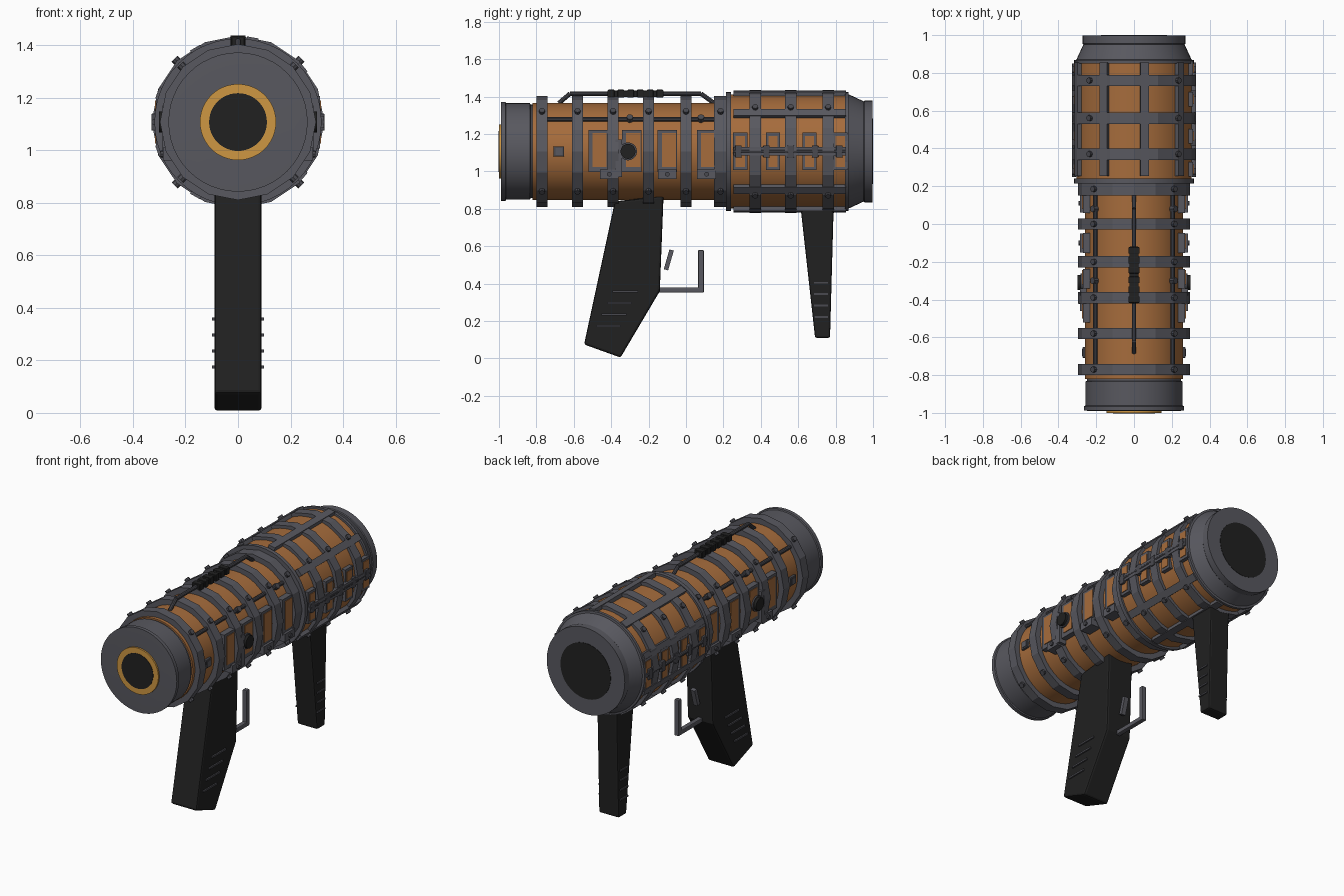
import bpy, bmesh, math
from mathutils import Vector, Matrix

if "Cube" in bpy.data.objects:
    bpy.data.objects.remove(bpy.data.objects["Cube"])

CZ = 1.107  # height of the tube axis


def mat(name, r, g, b):
    m = bpy.data.materials.new(name)
    m.diffuse_color = (r, g, b, 1)
    m.use_nodes = True
    m.node_tree.nodes["Principled BSDF"].inputs["Base Color"].default_value = m.diffuse_color
    return m


ORANGE = mat("copper_orange", 0.38, 0.15, 0.045)
GOLD = mat("gold", 0.62, 0.31, 0.055)
GREY = mat("steel_grey", 0.098, 0.098, 0.115)
DARK = mat("dark_steel", 0.068, 0.068, 0.08)
BLACK = mat("black", 0.015, 0.015, 0.015)


def finish(name, bm, m, smooth=False, bevel=0):
    bmesh.ops.recalc_face_normals(bm, faces=bm.faces)
    me = bpy.data.meshes.new(name)
    bm.to_mesh(me)
    bm.free()
    ob = bpy.data.objects.new(name, me)
    bpy.context.collection.objects.link(ob)
    me.materials.append(m)
    if bevel:
        mod = ob.modifiers.new("bevel", "BEVEL")
        mod.width, mod.segments = bevel, 2
    if smooth:
        bpy.ops.object.select_all(action="DESELECT")
        ob.select_set(True)
        bpy.context.view_layer.objects.active = ob
        bpy.ops.object.shade_smooth_by_angle(angle=math.radians(30))
    return ob


def lathe(name, profile, m, sides=48, smooth=True):
    """Revolve (y, radius) points about the tube axis and cap the ends."""
    bm = bmesh.new()
    rings = []
    for y, r in profile:
        rings.append([bm.verts.new((r * math.sin(2 * math.pi * i / sides), y,
                                    CZ + r * math.cos(2 * math.pi * i / sides)))
                      for i in range(sides)])
    for a, b in zip(rings, rings[1:]):
        for i in range(sides):
            j = (i + 1) % sides
            bm.faces.new((a[i], a[j], b[j], b[i]))
    bm.faces.new(rings[0])
    bm.faces.new(rings[-1])
    return finish(name, bm, m, smooth)


def add_box(bm, c, size, rot=None):
    mtx = Matrix.Translation(c) @ (rot or Matrix()) @ Matrix.Diagonal((*size, 1))
    bmesh.ops.create_cube(bm, size=1, matrix=mtx)


def add_rod(bm, a, b, r, sides=10):
    a, b = Vector(a), Vector(b)
    q = (b - a).to_track_quat("Z", "Y").to_matrix().to_4x4()
    bmesh.ops.create_cone(bm, cap_ends=True, segments=sides, radius1=r, radius2=r,
                          depth=(b - a).length,
                          matrix=Matrix.Translation((a + b) / 2) @ q)


def boxes(name, items, m, mirror=False, bevel=0):
    bm = bmesh.new()
    for c, s in items:
        add_box(bm, c, s)
        if mirror:
            add_box(bm, (-c[0], c[1], c[2]), s)
    return finish(name, bm, m, bevel=bevel)


def rods(name, items, m, mirror=False, sides=10):
    bm = bmesh.new()
    for a, b, r in items:
        add_rod(bm, a, b, r, sides)
        if mirror:
            add_rod(bm, (-a[0], a[1], a[2]), (-b[0], b[1], b[2]), r, sides)
    return finish(name, bm, m, smooth=True)


def polar(deg, r, y):
    """Point around the tube; 0 degrees is the top, 90 the +x side."""
    t = math.radians(deg)
    return (r * math.sin(t), y, CZ + r * math.cos(t))


def extrude_x(name, pts, half, m, bevel):
    bm = bmesh.new()
    f = bm.faces.new([bm.verts.new((-half, y, z)) for y, z in pts])
    ext = bmesh.ops.extrude_face_region(bm, geom=[f])
    bmesh.ops.translate(bm, vec=(2 * half, 0, 0),
                        verts=[v for v in ext["geom"] if isinstance(v, bmesh.types.BMVert)])
    return finish(name, bm, m, bevel=bevel)


# Main tubes and end caps
lathe("front_tube", [(-0.82, 0.26), (0.24, 0.26)], ORANGE)
lathe("rear_tube", [(0.22, 0.305), (0.87, 0.305)], ORANGE)
lathe("muzzle_cap", [(-0.99, 0.215), (-0.988, 0.265), (-0.965, 0.265), (-0.962, 0.258),
                     (-0.835, 0.258), (-0.83, 0.25), (-0.80, 0.25)], GREY)
lathe("muzzle_ring", [(-0.98, 0.11), (-1.0, 0.11), (-1.0, 0.145), (-0.98, 0.145)], GOLD)
lathe("muzzle_bore", [(-1.002, 0.11), (-0.985, 0.11)], BLACK)
lathe("rear_cap", [(0.85, 0.318), (0.868, 0.318), (0.87, 0.305), (0.95, 0.268),
                   (0.955, 0.272), (0.998, 0.272)], GREY)
lathe("rear_bore", [(0.99, 0.175), (1.0, 0.175)], BLACK)
lathe("tube_collar", [(0.215, 0.30), (0.215, 0.318), (0.24, 0.318), (0.24, 0.30)], GREY)

# Faceted bands
front_bands = [(-0.77, 0.06), (-0.58, 0.06), (-0.39, 0.06), (-0.2, 0.06), (0.0, 0.06), (0.185, 0.07)]
rear_bands = [(0.37, 0.06), (0.56, 0.06), (0.76, 0.06)]
for i, (y, w) in enumerate(front_bands):
    lathe(f"front_band_{i}", [(y - w / 2, 0.297), (y + w / 2, 0.297)], GREY, 16, False)
for i, (y, w) in enumerate(rear_bands):
    lathe(f"rear_band_{i}", [(y - w / 2, 0.329), (y + w / 2, 0.329)], GREY, 16, False)

# Bolts on the bands
bolts = []
for bands, r in ((front_bands, 0.297), (rear_bands, 0.327)):
    for y, w in bands:
        for a in (45, 135, 225, 315):
            bolts.append((polar(a, r - 0.02, y), polar(a, r + 0.014, y), 0.016))
rods("band_bolts", bolts, DARK, sides=8)

# Lengthwise strips around the rear tube
bm = bmesh.new()
for k in range(9):
    a = 10 + 40 * k
    add_box(bm, polar(a, 0.314, 0.555), (0.045, 0.6, 0.026),
            Matrix.Rotation(math.radians(a), 4, "Y"))
finish("rear_strips", bm, GREY)

# Thin pipes along the front tube, with clamps
rods("front_pipes", [(polar(a, 0.268, -0.75), polar(a, 0.268, 0.2), 0.012) for a in (50, 310)], DARK)
rods("pipe_clamps", [(polar(a, 0.25, y), polar(a, 0.288, y), 0.018)
                     for a in (50, 310) for y in (-0.3, 0.08)], DARK, sides=8)

# Side panels: frame with orange inlay
frames, inlays, tabs, tab_bolts = [], [], [], []
for y in (-0.47, -0.29, -0.10, 0.11):
    frames.append(((0.245, y, 1.11), (0.05, 0.105, 0.225)))
    inlays.append(((0.2695, y + 0.008, 1.115), (0.009, 0.075, 0.18)))
for y in (-0.41, -0.1, 0.11):
    tabs.append(((0.25, y, 0.985), (0.07, 0.1, 0.05)))
    tab_bolts.append(((0.27, y, 0.985), (0.295, y, 0.985), 0.013))
tabs.append(((0.262, -0.36, 1.07), (0.05, 0.035, 0.2)))
for y in (0.29, 0.465, 0.66, 0.825):
    frames.append(((0.29, y, 1.107), (0.045, 0.075, 0.2)))
    inlays.append(((0.3125, y, 1.107), (0.008, 0.05, 0.165)))
boxes("panel_frames", frames, GREY, True)
boxes("panel_inlays", inlays, ORANGE, True)
boxes("panel_tabs", tabs, GREY, True)
rods("tab_bolts", tab_bolts, DARK, True, 8)

# Hinge line on both sides of the rear tube
rods("hinge_pins", [((0.318, 0.25, CZ), (0.318, 0.85, CZ), 0.012)], DARK, True)
boxes("hinge_blocks", [((0.312, y, CZ), (0.035, 0.035, 0.065))
                       for y in (0.28, 0.43, 0.56, 0.69, 0.82)], DARK, True, 0.004)

# Side knob and square button
rods("side_knob", [((0.24, -0.31, CZ), (0.3, -0.31, CZ), 0.04)], BLACK, True, 20)
rods("knob_collar", [((0.24, -0.31, CZ), (0.283, -0.31, CZ), 0.048)], DARK, True, 20)
boxes("side_button", [((0.255, -0.68, CZ), (0.035, 0.058, 0.055))], DARK, True, 0.005)
boxes("button_face", [((0.273, -0.68, CZ), (0.006, 0.038, 0.036))], GREY, True)

# Carry handle on top
hp = [(0, -0.68, 1.365), (0, -0.62, 1.416), (0, 0.08, 1.416), (0, 0.15, 1.365)]
rods("carry_rail", [(a, b, 0.012) for a, b in zip(hp, hp[1:])], DARK)
boxes("carry_grip", [((0, -0.27, 1.415), (0.048, 0.3, 0.034))]
      + [((0, -0.4 + 0.052 * i, 1.416), (0.058, 0.034, 0.042)) for i in range(6)], BLACK, bevel=0.003)

# Main grip and rear leg, each with side ridges
extrude_x("main_grip", [(-0.38, 0.84), (-0.12, 0.87), (-0.14, 0.36), (-0.35, 0.005), (-0.545, 0.075)],
          0.09, BLACK, 0.012)
extrude_x("rear_leg", [(0.61, 0.83), (0.79, 0.83), (0.77, 0.11), (0.69, 0.11)], 0.07, BLACK, 0.01)
boxes("grip_ridges", [((0.09, -0.325 - 0.03 * i, 0.357 - 0.061 * i), (0.018, 0.135, 0.011))
                      for i in range(4)], DARK, True)
boxes("leg_ridges", [((0.07, 0.722, 0.405 - 0.061 * i), (0.014, 0.075, 0.01))
                     for i in range(4)], DARK, True)

# Trigger and guard
boxes("trigger_guard", [((0, -0.035, 0.366), (0.03, 0.25, 0.028)),
                        ((0, 0.08, 0.466), (0.03, 0.03, 0.228))], GREY, bevel=0.005)
bm = bmesh.new()
add_box(bm, (0, -0.092, 0.527), (0.03, 0.024, 0.11), Matrix.Rotation(math.radians(-16), 4, "X"))
finish("trigger", bm, GREY)
